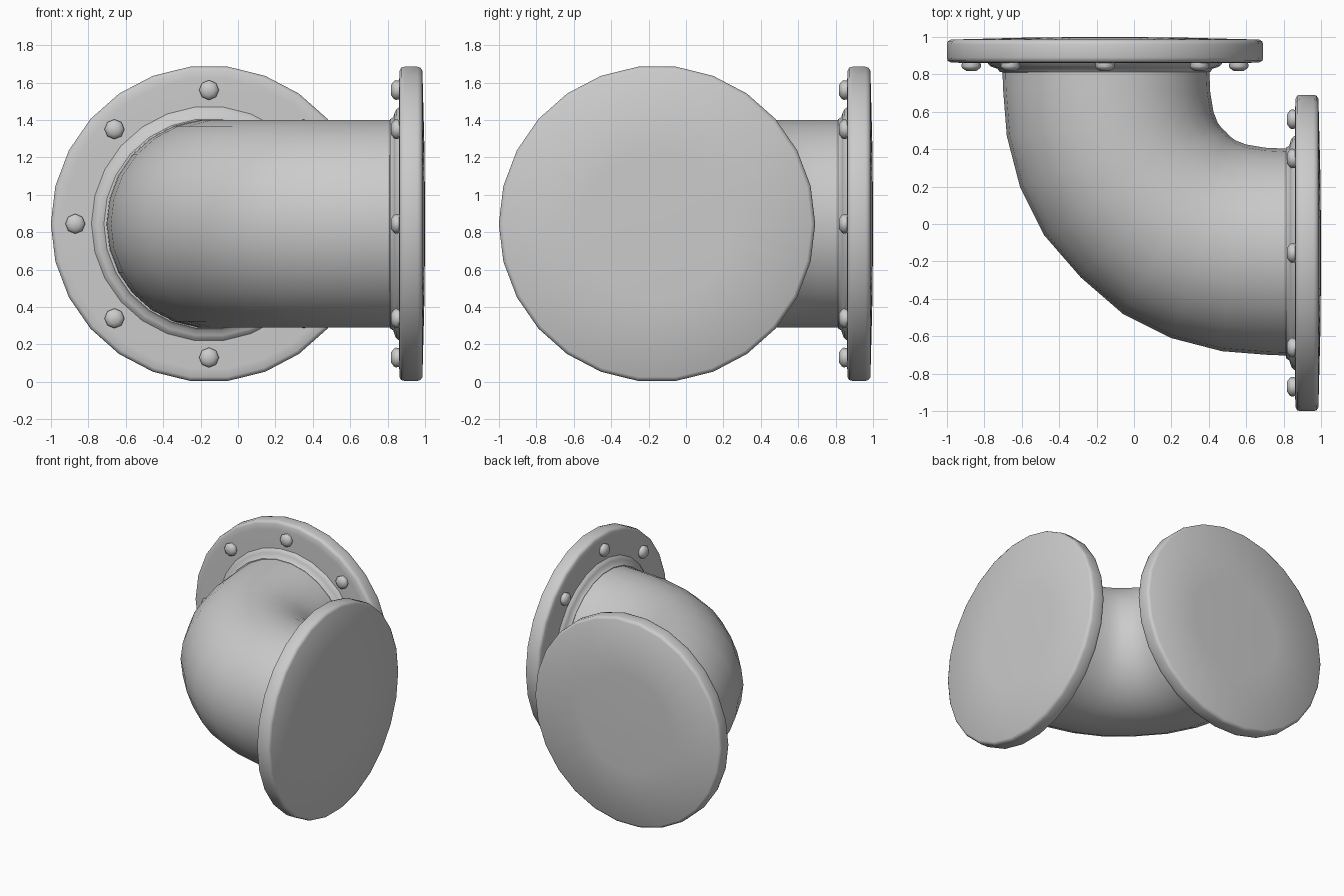
import bpy, bmesh
from math import cos, sin, pi, radians

if "Cube" in bpy.data.objects:
    bpy.data.objects.remove(bpy.data.objects["Cube"])

SIDES = 26
CEN, ZC = -0.155, 0.845      # flange centre across its axis, and height


def finish(name, bm, angle=40):
    bmesh.ops.remove_doubles(bm, verts=bm.verts, dist=0.0005)
    bmesh.ops.recalc_face_normals(bm, faces=bm.faces)
    me = bpy.data.meshes.new(name)
    bm.to_mesh(me)
    bm.free()
    ob = bpy.data.objects.new(name, me)
    bpy.context.collection.objects.link(ob)
    bpy.ops.object.select_all(action='DESELECT')
    ob.select_set(True)
    bpy.context.view_layer.objects.active = ob
    bpy.ops.object.shade_smooth_by_angle(angle=radians(angle))
    return ob


def skin(bm, rings):
    rows = [[bm.verts.new(p) for p in ring] for ring in rings]
    n = len(rows[0])
    for a, b in zip(rows, rows[1:]):
        for i in range(n):
            j = (i + 1) % n
            bm.faces.new((a[i], a[j], b[j], b[i]))
    bm.faces.new(rows[0])
    bm.faces.new(rows[-1])


def lathe(bm, profile, side, c=CEN, z=ZC, n=SIDES):
    # profile of (radius, position along axis); axis is y for back, x for right
    rings = []
    for r, a in profile:
        ring = []
        for i in range(n):
            t = 2 * pi * i / n
            u, h = c + r * cos(t), z + r * sin(t)
            ring.append((u, a, h) if side == "back" else (a, u, h))
        rings.append(ring)
    skin(bm, rings)


# Elbow pipe: rings spanning outer and inner bend points, mirrored about x = y
half = [((-0.705, 0.87), (0.40, 0.87)), ((-0.70, 0.72), (0.408, 0.70)),
        ((-0.68, 0.47), (0.425, 0.60)), ((-0.61, 0.20), (0.448, 0.54)),
        ((-0.48, -0.06), (0.473, 0.508))]
path = half + [((-0.285, -0.285), (0.492, 0.492))]
path += [(o[::-1], i[::-1]) for o, i in reversed(half)]
rings = []
for (ox, oy), (ix, iy) in path:
    ring = []
    for k in range(SIDES):
        t = 2 * pi * k / SIDES
        w = (1 + cos(t)) / 2
        ring.append((ox + (ix - ox) * w, oy + (iy - oy) * w, ZC + 0.558 * sin(t)))
    rings.append(ring)
bm = bmesh.new()
skin(bm, rings)
finish("elbow_pipe", bm)

for side in ("back", "right"):
    # Flange disc with rounded rim and very slightly domed cap
    bm = bmesh.new()
    lathe(bm, [(0.50, 0.862), (0.78, 0.862), (0.825, 0.864), (0.841, 0.872),
               (0.846, 0.89), (0.846, 0.96), (0.841, 0.976), (0.825, 0.986),
               (0.40, 0.997), (0.05, 1.0)], side)
    finish(side + "_flange", bm, 50)

    # Stepped collar where the pipe meets the flange
    bm = bmesh.new()
    lathe(bm, [(0.53, 0.81), (0.562, 0.812), (0.575, 0.83), (0.60, 0.838),
               (0.615, 0.845), (0.635, 0.87)], side)
    finish(side + "_collar", bm, 50)

    # Ring of eight bolt heads
    bm = bmesh.new()
    for k in range(8):
        t = k * pi / 4
        lathe(bm, [(0.048, 0.87), (0.053, 0.843), (0.047, 0.833), (0.028, 0.819)],
              side, CEN + 0.715 * cos(t), ZC + 0.715 * sin(t), 8)
    finish(side + "_bolts", bm, 50)
